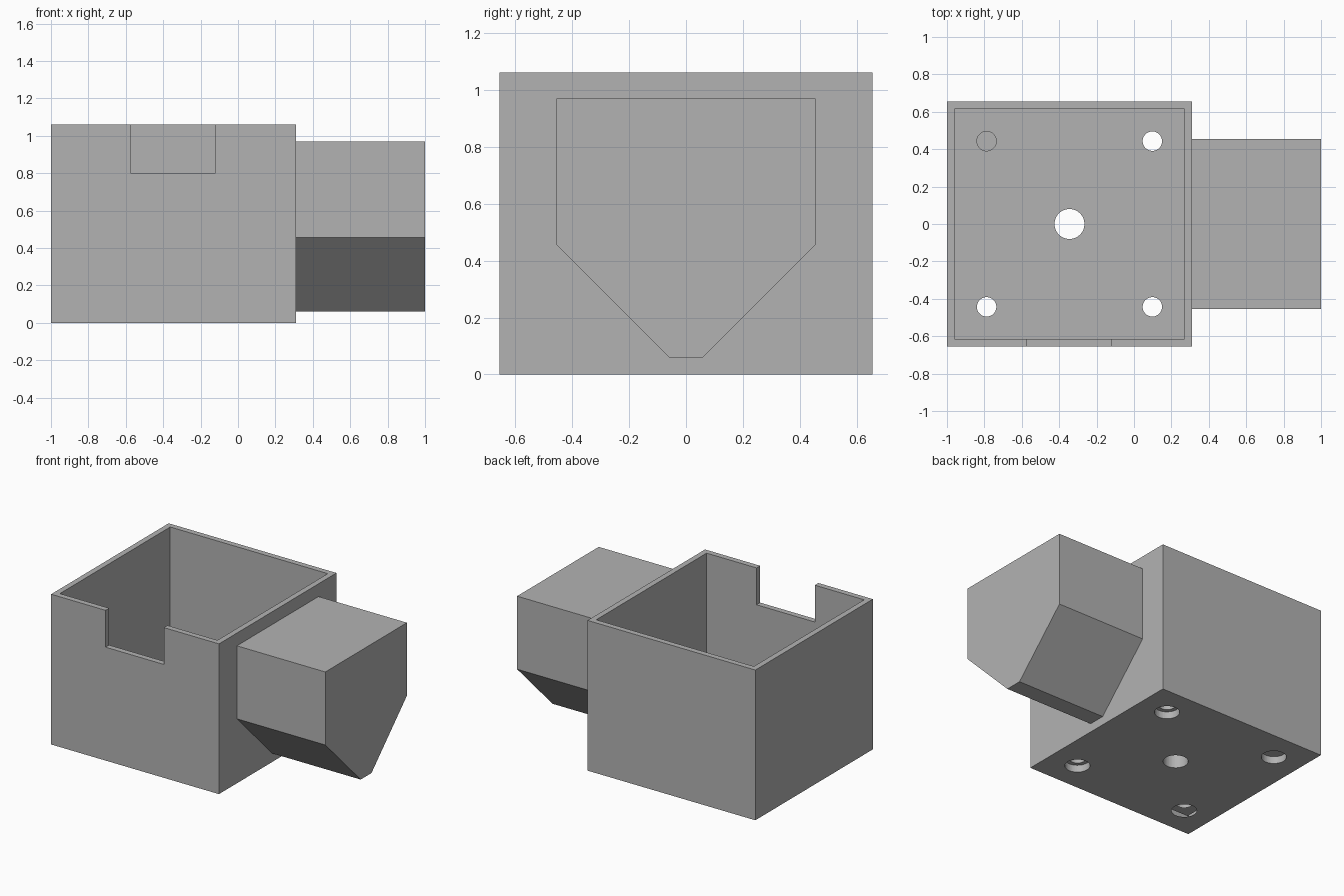
import bpy
import bmesh

cube = bpy.data.objects.get("Cube")
if cube:
    bpy.data.objects.remove(cube, do_unlink=True)

grey = bpy.data.materials.new("plain grey")
grey.use_nodes = True
grey.diffuse_color = (0.45, 0.45, 0.45, 1)
grey.node_tree.nodes["Principled BSDF"].inputs["Base Color"].default_value = grey.diffuse_color


def finish(name, bm):
    bmesh.ops.recalc_face_normals(bm, faces=bm.faces)
    mesh = bpy.data.meshes.new(name)
    bm.to_mesh(mesh)
    bm.free()
    mesh.materials.append(grey)
    obj = bpy.data.objects.new(name, mesh)
    bpy.context.collection.objects.link(obj)
    return obj


def prism(name, profile, offset):
    """Extrude a planar outline along an offset vector."""
    bm = bmesh.new()
    face = bm.faces.new([bm.verts.new(p) for p in profile])
    ext = bmesh.ops.extrude_face_region(bm, geom=[face])["geom"]
    verts = [g for g in ext if isinstance(g, bmesh.types.BMVert)]
    bmesh.ops.translate(bm, verts=verts, vec=offset)
    return finish(name, bm)


def block(name, x0, x1, y0, y1, z0, z1):
    return prism(name, [(x0, y0, z0), (x1, y0, z0), (x1, y1, z0), (x0, y1, z0)],
                 (0, 0, z1 - z0))


def drill(name, x, y, radius, z0, z1):
    bm = bmesh.new()
    bmesh.ops.create_cone(bm, cap_ends=True, segments=48, radius1=radius,
                          radius2=radius, depth=z1 - z0)
    bmesh.ops.translate(bm, verts=bm.verts, vec=(x, y, (z0 + z1) / 2))
    return finish(name, bm)


def cut(target, cutter):
    cutter.hide_render = True
    cutter.hide_viewport = True
    mod = target.modifiers.new(cutter.name, 'BOOLEAN')
    mod.operation = 'DIFFERENCE'
    mod.solver = 'EXACT'
    mod.object = cutter


LEFT, RIGHT, HALF, TOP = -1.0, 0.31, 0.655, 1.06
WALL, FLOOR = 0.04, 0.1
MID = (LEFT + RIGHT) / 2

# Open-topped box with a notch in the front wall
box = block("box", LEFT, RIGHT, -HALF, HALF, 0, TOP)
cut(box, block("cavity_cutter", LEFT + WALL, RIGHT - WALL,
               -HALF + WALL, HALF - WALL, FLOOR, TOP + 0.1))
cut(box, block("notch_cutter", -0.575, -0.12, -HALF - 0.1, -HALF + 0.1, 0.8, TOP + 0.1))

# Centre hole and four counterbored screw holes in the floor
cut(box, drill("centre_hole_cutter", MID, 0, 0.08, -0.1, 0.2))
for sx in (-1, 1):
    for sy in (-1, 1):
        x, y = MID + sx * 0.443, sy * 0.443
        cut(box, drill("screw_hole_cutter", x, y, 0.052, -0.1, 0.2))
        cut(box, drill("screw_head_cutter", x, y, 0.08, -0.1, FLOOR / 2))

# Solid side block with a tapered underside
half_outline = [(0.06, 0.06), (0.455, 0.455), (0.455, 0.97)]
outline = half_outline + [(-y, z) for y, z in reversed(half_outline)]
prism("side_block", [(RIGHT, y, z) for y, z in outline], (1 - RIGHT, 0, 0))
